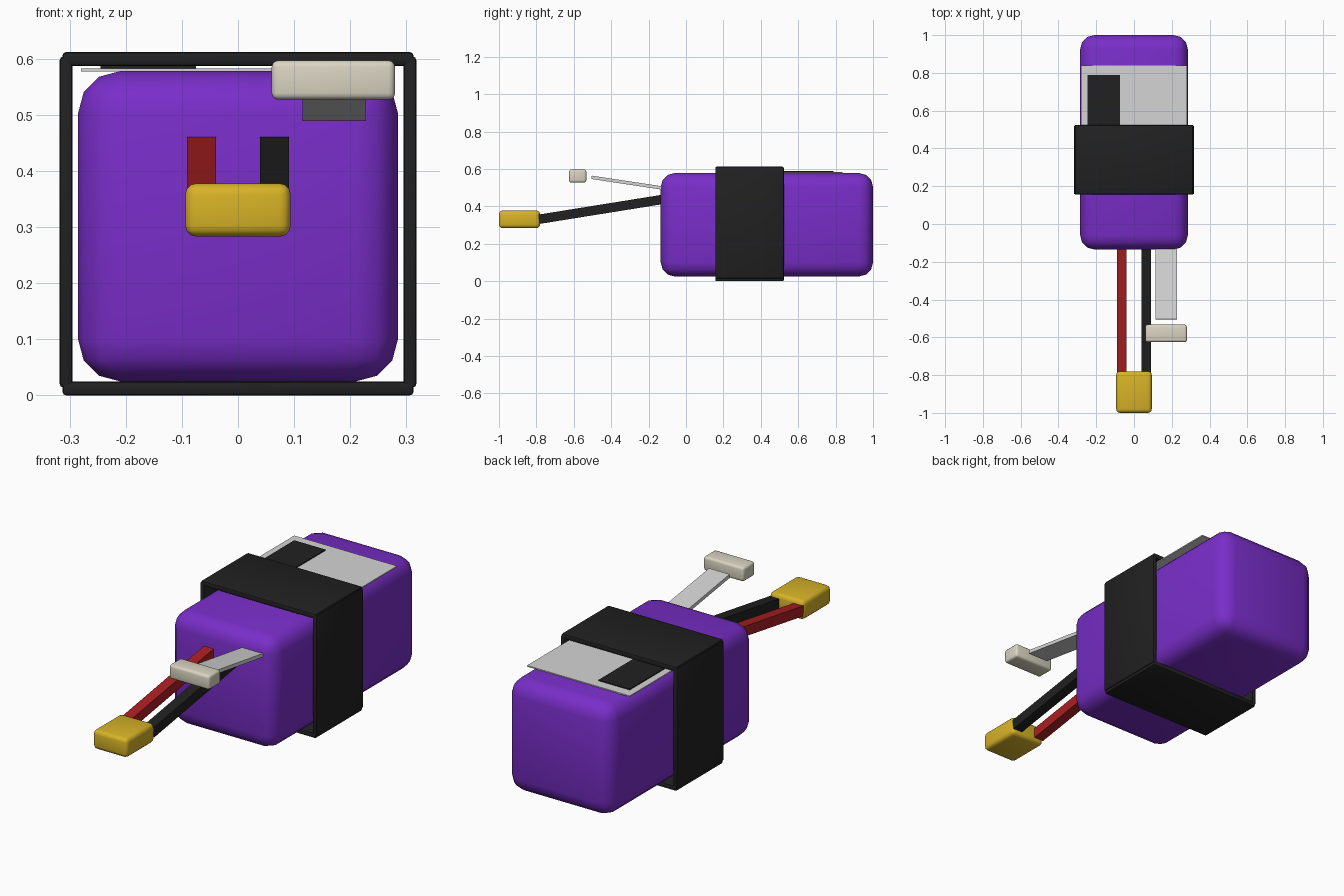
import bpy, math
from mathutils import Vector

if "Cube" in bpy.data.objects:
    bpy.data.objects.remove(bpy.data.objects["Cube"])


def material(name, rgb):
    m = bpy.data.materials.new(name)
    m.use_nodes = True
    m.diffuse_color = (*rgb, 1)
    m.node_tree.nodes["Principled BSDF"].inputs["Base Color"].default_value = (*rgb, 1)
    return m


purple = material("purple wrap", (0.19, 0.027, 0.58))
black = material("matte black", (0.015, 0.015, 0.015))
yellow = material("yellow plastic", (0.68, 0.45, 0.02))
red = material("red insulation", (0.40, 0.014, 0.016))
grey = material("pale grey", (0.66, 0.66, 0.66))
ivory = material("ivory plastic", (0.70, 0.66, 0.54))


def box(name, low, high, mat, bevel=0, segments=3):
    """Box between two corners, with optional rounded edges."""
    low, high = Vector(low), Vector(high)
    bpy.ops.mesh.primitive_cube_add(size=1, location=(low + high) / 2)
    ob = bpy.context.object
    ob.name = name
    ob.scale = high - low
    bpy.ops.object.transform_apply(location=False, rotation=False, scale=True)
    ob.data.materials.append(mat)
    if bevel:
        mod = ob.modifiers.new("rounded edges", "BEVEL")
        mod.width, mod.segments = bevel, segments
        bpy.ops.object.modifier_apply(modifier=mod.name)
        bpy.ops.object.shade_smooth_by_angle(angle=math.radians(40))
    return ob


def lead(name, x, width, thick, start, end, mat):
    """Straight sloping bar between two (y, z) points."""
    run, rise = end[0] - start[0], end[1] - start[1]
    length = math.hypot(run, rise)
    half = Vector((width, length, thick)) / 2
    ob = box(name, -half, half, mat)
    ob.location = (x, (start[0] + end[0]) / 2, (start[1] + end[1]) / 2)
    ob.rotation_euler.x = math.atan2(rise, run)
    return ob


# Battery body
box("battery_body", (-0.285, -0.135, 0.025), (0.285, 1, 0.578), purple, 0.075, 3)

# Strap: four plates around the body
box("strap_top", (-0.313, 0.157, 0.587), (0.313, 0.523, 0.612), black, 0.007, 2)
box("strap_bottom", (-0.313, 0.157, 0), (0.313, 0.523, 0.025), black, 0.007, 2)
for side, s in (("left", 1), ("right", -1)):
    xs = sorted((s * 0.295, s * 0.318))
    box("strap_" + side, (xs[0], 0.157, 0.014), (xs[1], 0.523, 0.604), black, 0.007, 2)

# Label and its dark panel
box("label", (-0.28, 0.25, 0.577), (0.28, 0.838, 0.583), grey)
box("label_panel", (-0.245, 0.36, 0.582), (-0.075, 0.788, 0.588), black)

# Power leads and plug
for name, x, mat in (("red_lead", -0.065, red), ("black_lead", 0.065, black)):
    lead(name, x, 0.052, 0.05, (-0.785, 0.331), (-0.10, 0.441), mat)
box("power_plug", (-0.094, -1, 0.283), (0.094, -0.78, 0.378), yellow, 0.02, 3)

# Balance ribbon and its connector
lead("balance_ribbon", 0.171, 0.112, 0.018, (-0.505, 0.555), (-0.10, 0.494), grey)
box("balance_connector", (0.06, -0.625, 0.527), (0.28, -0.533, 0.597), ivory, 0.012, 3)
